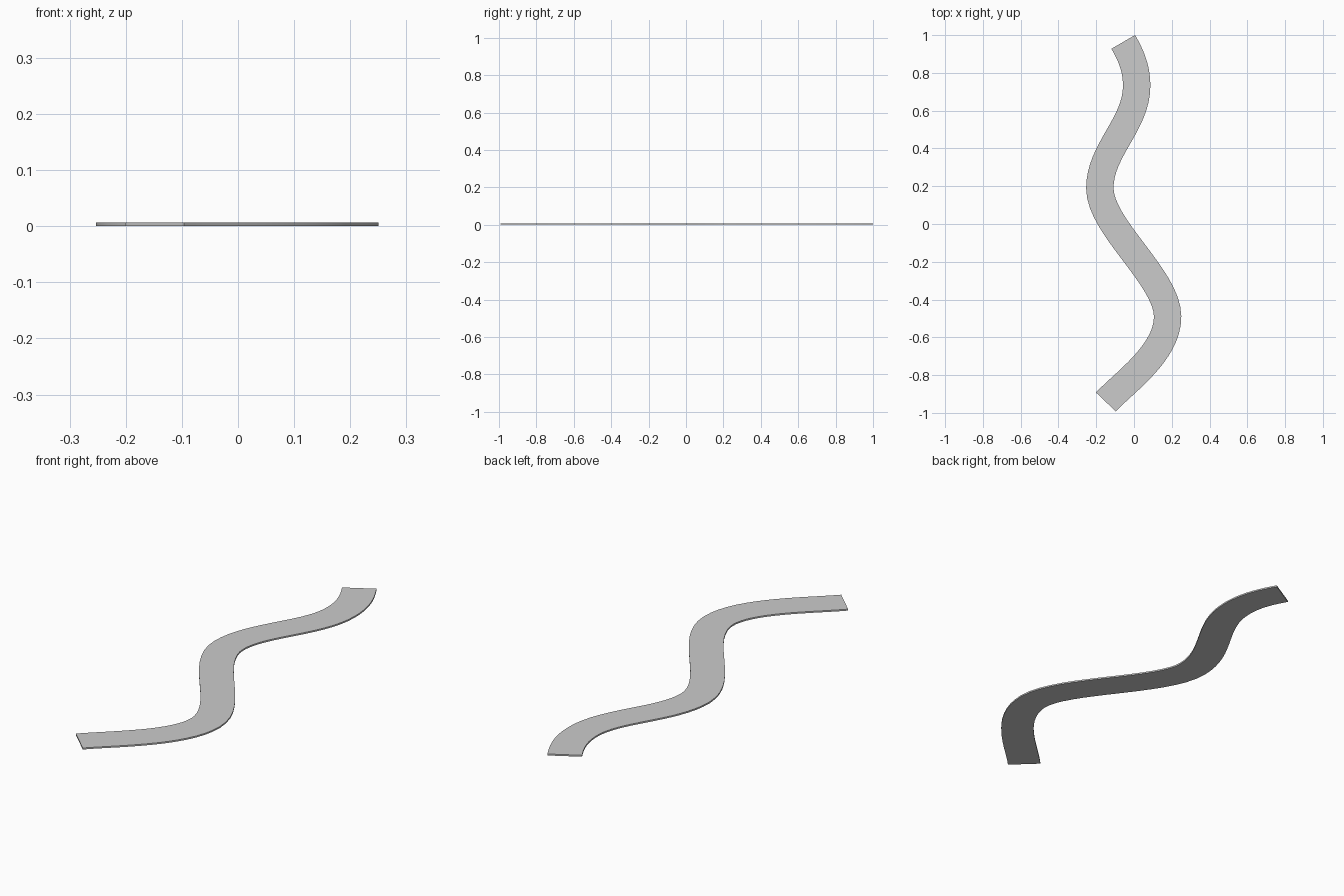
import bpy, bmesh
from mathutils import Vector
from mathutils.geometry import interpolate_bezier

if "Cube" in bpy.data.objects:
    bpy.data.objects.remove(bpy.data.objects["Cube"])

WIDTH, THICK, STEPS = 0.145, 0.007, 17

# Centre line: (point, unit direction, handle before, handle after)
knots = [
    ((-0.149, -0.942), (0.69, 0.724), 0, 0.15),
    ((0.178, -0.49), (0, 1), 0.19, 0.205),
    ((-0.181, 0.19), (0, 1), 0.205, 0.20),
    ((0.014, 0.73), (0, 1), 0.20, 0.09),
    ((-0.057, 0.964), (-0.5, 0.866), 0.09, 0),
]
path = []
for (p, d, _, out), (q, e, back, _) in zip(knots, knots[1:]):
    p, d, q, e = (Vector((*v, 0)) for v in (p, d, q, e))
    pts = interpolate_bezier(p, p + d * out, q - e * back, q, STEPS)
    path += pts if not path else pts[1:]

# Flat ribbon along the centre line, then thickened upward
bm = bmesh.new()
rows = []
for i, c in enumerate(path):
    if i == 0:
        t = Vector((*knots[0][1], 0))
    elif i == len(path) - 1:
        t = Vector((*knots[-1][1], 0))
    else:
        t = path[i + 1] - path[i - 1]
    side = Vector((t.y, -t.x, 0)).normalized() * WIDTH / 2
    rows.append((bm.verts.new(c - side), bm.verts.new(c + side)))
for (a, b), (c, d) in zip(rows, rows[1:]):
    bm.faces.new((a, b, d, c))
top = bmesh.ops.extrude_face_region(bm, geom=bm.faces[:])
verts = [g for g in top["geom"] if isinstance(g, bmesh.types.BMVert)]
bmesh.ops.translate(bm, verts=verts, vec=(0, 0, THICK))
bmesh.ops.recalc_face_normals(bm, faces=bm.faces[:])

mesh = bpy.data.meshes.new("winding_path")
bm.to_mesh(mesh)
bm.free()
obj = bpy.data.objects.new("winding_path", mesh)
bpy.context.collection.objects.link(obj)
bpy.context.view_layer.objects.active = obj
obj.select_set(True)
bpy.ops.object.shade_smooth_by_angle()
